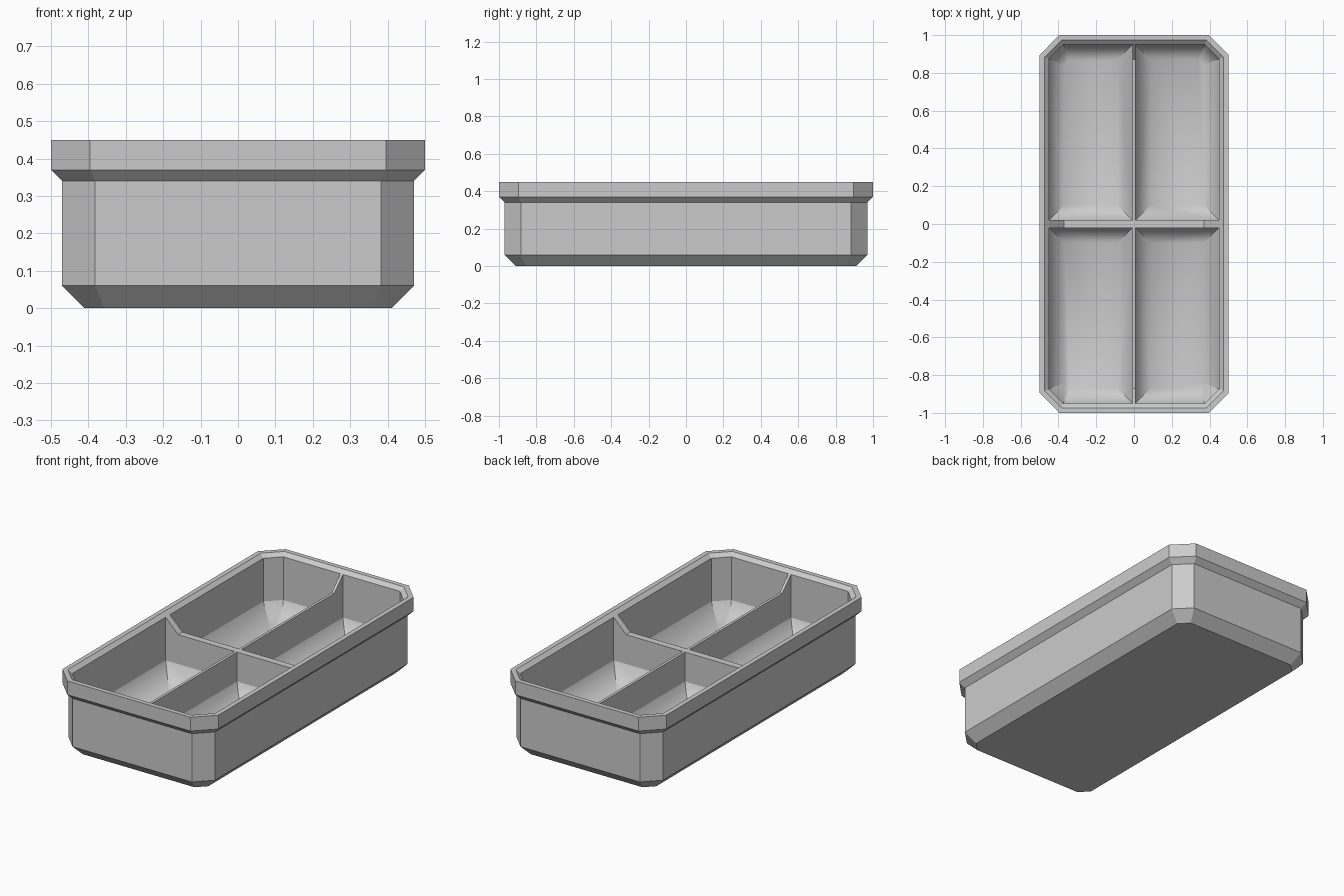
import bpy, bmesh

cube = bpy.data.objects.get("Cube")
if cube:
    bpy.data.objects.remove(cube)

grey = bpy.data.materials.new("light grey")
grey.use_nodes = True
grey.diffuse_color = (0.6, 0.6, 0.6, 1)
grey.node_tree.nodes["Principled BSDF"].inputs["Base Color"].default_value = (0.6, 0.6, 0.6, 1)

WALL_X, WALL_Y = 0.45, 0.95     # inner wall half sizes
LEDGE, FLOOR, BEVEL_TOP = 0.43, 0.03, 0.18
DIVIDER_TOP = 0.35
THIN_X, THIN_Y = 0.008, 0.02    # divider half thicknesses


def finish(bm, name, recalc=True):
    if recalc:
        bmesh.ops.recalc_face_normals(bm, faces=bm.faces)
    mesh = bpy.data.meshes.new(name)
    bm.to_mesh(mesh)
    bm.free()
    mesh.materials.append(grey)
    obj = bpy.data.objects.new(name, mesh)
    bpy.context.collection.objects.link(obj)
    return obj


def chamfer(half):
    # keeps the cut corners parallel as the outline is offset
    return 0.105 - (0.5 - half) * 0.586


def outline(half):
    x, y, c = half, half + 0.5, chamfer(half)
    return [(x, y - c), (x - c, y), (c - x, y), (-x, y - c),
            (-x, c - y), (c - x, -y), (x - c, -y), (x, c - y)]


def ring(bm, points, z):
    return [bm.verts.new((x, y, z)) for x, y in points]


def bridge(bm, low, high):
    n = len(low)
    for i in range(n):
        bm.faces.new((low[i], low[(i + 1) % n], high[(i + 1) % n], high[i]))


# Outer shell with overhanging rim, sloped lip and inner wall
bm = bmesh.new()
profile = [(0.41, 0), (0.47, 0.06), (0.47, 0.34), (0.5, 0.37), (0.5, 0.45),
           (0.473, 0.45), (WALL_X, LEDGE), (WALL_X, BEVEL_TOP)]
rings = [ring(bm, outline(h), z) for h, z in profile]
bm.faces.new(rings[0][::-1])
for low, high in zip(rings, rings[1:]):
    bridge(bm, low, high)
finish(bm, "tray_shell", recalc=False)


# Four compartment floors with softly shaded sloping edges
def compartment(inset):
    x0, y0 = THIN_X + inset, THIN_Y + inset
    x1, y1 = WALL_X - inset, WALL_Y - inset
    c = chamfer(WALL_X - inset)
    return [(x0, y0), (x1, y0), (x1, y1 - c), (x1 - c, y1), (x0, y1)]


for side, sx in (("left", 1), ("right", -1)):
    for end, sy in (("back", 1), ("front", -1)):
        bm = bmesh.new()
        top, base = [ring(bm, [(x * sx, y * sy) for x, y in compartment(d)], z)
                     for d, z in ((0, BEVEL_TOP), (0.08, FLOOR))]
        bridge(bm, base, top)
        bm.faces.new(base)
        for face in bm.faces:
            face.smooth = True
            face.normal_update()
            if face.normal.z < 0:
                face.normal_flip()
        for a, b in zip(top, base):
            bm.edges.get((a, b)).smooth = False
        floor = finish(bm, f"{end}_{side}_compartment_floor", recalc=False)
        soften = floor.modifiers.new("flat floor shading", "WEIGHTED_NORMAL")
        soften.keep_sharp = True


# Crossing dividers whose ends rise to meet the lip, open underneath
def divider(name, half, thick, along_x):
    shape = [(-half, BEVEL_TOP), (half, BEVEL_TOP), (half, LEDGE), (half - 0.08, DIVIDER_TOP),
             (0.08 - half, DIVIDER_TOP), (-half, LEDGE)]
    bm = bmesh.new()
    sides = []
    for t in (-thick, thick):
        sides.append([bm.verts.new((s, t, z) if along_x else (t, s, z)) for s, z in shape])
    bm.faces.new(sides[0])
    bm.faces.new(sides[1][::-1])
    bridge(bm, *sides)
    finish(bm, name)


divider("cross_divider", WALL_X, THIN_Y, True)
divider("long_divider", WALL_Y, THIN_X, False)
